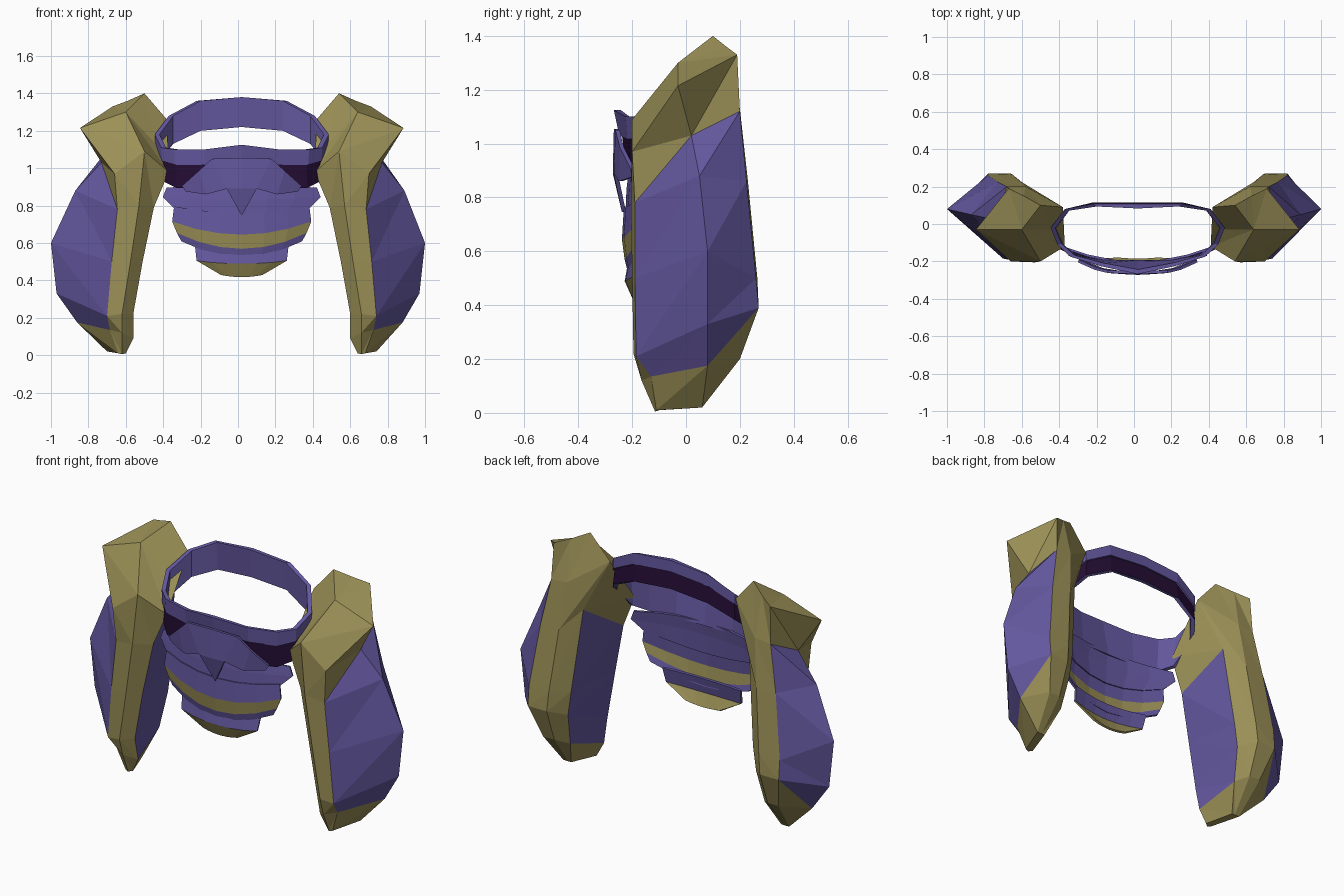
import bpy, bmesh
from mathutils import Vector

if "Cube" in bpy.data.objects:
    bpy.data.objects.remove(bpy.data.objects["Cube"])

CX = 0.02  # symmetry plane of the collar and chest


def material(name, rgb):
    m = bpy.data.materials.new(name)
    m.diffuse_color = (*rgb, 1)
    m.use_nodes = True
    m.node_tree.nodes["Principled BSDF"].inputs["Base Color"].default_value = m.diffuse_color
    return m


MATS = [material("gold", (0.33, 0.28, 0.095)),
        material("purple", (0.125, 0.095, 0.34)),
        material("dark_purple", (0.018, 0.004, 0.035))]
GOLD, PURPLE, DARK = 0, 1, 2


def build(name, bm, closed=True):
    if closed:
        bmesh.ops.remove_doubles(bm, verts=bm.verts, dist=0.0005)
        bmesh.ops.dissolve_degenerate(bm, edges=bm.edges, dist=0.0005)
    bmesh.ops.recalc_face_normals(bm, faces=bm.faces)
    me = bpy.data.meshes.new(name)
    bm.to_mesh(me)
    bm.free()
    for m in MATS:
        me.materials.append(m)
    ob = bpy.data.objects.new(name, me)
    bpy.context.collection.objects.link(ob)
    return ob


# Shoulder guard: columns running top to bottom around the shell
FRONT = [(.64, -.03, 1.30), (.54, -.20, 1.09), (.57, -.205, .80), (.615, -.20, .5),
         (.66, -.195, .22), (.66, -.165, .12), (.66, -.115, .005)]
FRONT_OUT = [(.885, -.03, 1.215), (.70, -.20, .97), (.685, -.19, .78), (.715, -.19, .5),
             (.74, -.185, .21), (.725, -.13, .135), (.68, -.11, .01)]
OUTER = [(.885, -.03, 1.215), (.77, .02, 1.03), (.89, .05, .88), (1.0, .08, .6),
         (.97, .08, .33), (.88, .08, .175), (.74, .06, .02)]
BACK_OUT = [(.71, .19, 1.33), (.72, .20, 1.12), (.77, .225, .86), (.82, .26, .5),
            (.82, .27, .39), (.77, .20, .2), (.74, .06, .02)]
BACK = [(.63, .15, 1.36), (.62, .20, 1.13), (.65, .23, .86), (.69, .265, .5),
        (.70, .27, .39), (.70, .20, .2), (.71, .06, .02)]
BACK_IN = [(.54, .10, 1.40), (.42, .09, 1.26), (.55, .15, .97), (.60, .19, .5),
           (.62, .19, .36), (.64, .14, .17), (.69, .06, .02)]
FRONT_IN = [(.48, -.03, 1.13), (.41, -.12, .98), (.49, -.13, .79), (.55, -.14, .5),
            (.60, -.14, .22), (.60, -.11, .09), (.64, -.10, .01)]
COLS = [FRONT, FRONT_OUT, OUTER, BACK_OUT, BACK, BACK_IN, FRONT_IN]


def shoulder_guard(name, side):
    bm = bmesh.new()

    def place(p):
        x, y, z = p
        if side < 0 and x < 0.95:
            x -= 0.04 if x < 0.88 or z > 1 else 0.02
        return bm.verts.new((side * x, y, z))
    grid = [[place(p) for p in col] for col in COLS]
    n = len(grid)
    for j in range(n):
        a, b = grid[j], grid[(j + 1) % n]
        for i in range(6):
            for k, tri in enumerate(((a[i], a[i + 1], b[i]), (a[i + 1], b[i + 1], b[i]))):
                outside = j in (1, 2) and 1 <= i <= 4
                # gold lower back corner and upper front corner
                if (j, i, k) in ((2, 4, 1), (1, 1, 0)):
                    outside = False
                inside = j == 5 and 2 <= i <= 4
                bm.faces.new(tri).material_index = PURPLE if outside or inside else GOLD
    # top and bottom caps
    f, fo, o, bo, b, bi, fi = [c[0] for c in grid]
    for cap in ((f, fo, bo), (f, bo, b), (f, b, bi), (f, bi, fi)):
        bm.faces.new(cap)
    bm.faces.new([c[-1] for c in grid])
    build(name, bm)


shoulder_guard("shoulder_guard_right", 1)
shoulder_guard("shoulder_guard_left", -1)

# Neck ring: tilted band, half outline from back centre to front centre
TOP = [(0, .108, 1.38), (.24, .108, 1.36), (.39, .08, 1.28), (.465, -.02, 1.18),
       (.43, -.11, 1.11), (.36, -.175, 1.10), (.20, -.225, 1.10), (0, -.268, 1.125)]
LOW = [(0, .115, 1.22), (.24, .115, 1.20), (.39, .08, 1.13), (.46, -.02, 1.04),
       (.42, -.115, .93), (.35, -.175, .895), (.20, -.208, .89), (0, -.218, .89)]


def full(half):
    return half + [(-x, y, z) for x, y, z in half[-2:0:-1]]


bm = bmesh.new()
stations = []
for t, l in zip(full(TOP), full(LOW)):
    t, l = Vector(t), Vector(l)
    inward = Vector((-t.x, -0.06 - t.y, 0)).normalized() * 0.025
    mid = t.lerp(l, 0.4)
    section = [t, mid, mid + inward * 0.4, l, l + inward, t + inward]
    stations.append([bm.verts.new(p + Vector((CX, 0, 0))) for p in section])
for s, u in zip(stations, stations[1:] + stations[:1]):
    for k in range(6):
        face = bm.faces.new((s[k], s[(k + 1) % 6], u[(k + 1) % 6], u[k]))
        face.material_index = DARK if k == 2 else PURPLE
build("neck_ring", bm)


# Chest plates: curved sheets; row = half width, centre z, side z, centre y
def chest_plate(name, rows, colours):
    bm = bmesh.new()
    grid = []
    for hw, zc, zs, yc in rows:
        line = []
        for k in range(-3, 4):
            x = hw * k / 3
            line.append(bm.verts.new((CX + x, yc + 0.5 * x * x, zc + (zs - zc) * (k / 3) ** 2)))
        grid.append(line)
    for r, c in enumerate(colours):
        for k in range(6):
            bm.faces.new((grid[r][k], grid[r + 1][k], grid[r + 1][k + 1],
                          grid[r][k + 1])).material_index = c
    ob = build(name, bm, False)
    solid = ob.modifiers.new("thickness", 'SOLIDIFY')
    solid.thickness, solid.offset = 0.012, 0


chest_plate("chest_upper", [(.40, .91, .895, -.205), (.42, .83, .845, -.215),
                            (.36, .72, .785, -.22)], [PURPLE, PURPLE])
chest_plate("chest_middle", [(.36, .76, .795, -.225), (.37, .645, .715, -.232),
                             (.345, .57, .655, -.222), (.32, .53, .61, -.212)],
            [PURPLE, GOLD, PURPLE])
chest_plate("chest_lower", [(.25, .58, .59, -.205), (.24, .49, .505, -.222), (.11, .42, .432, -.19)],
            [PURPLE, GOLD])

# Winged throat plate with a pointed beak
bm = bmesh.new()
half_top = [(0, -.268, 1.055), (.16, -.262, 1.05), (.23, -.245, .985), (.32, -.205, .905)]
half_low = [(0, -.272, .89), (.08, -.268, .89), (.19, -.25, .86), (.30, -.205, .875)]
for s in (1, -1):
    t, l = [[bm.verts.new((CX + s * x, y, z)) for x, y, z in h] for h in (half_top, half_low)]
    for k in range(3):
        bm.faces.new((t[k], l[k], l[k + 1], t[k + 1]))
    bm.faces.new((l[0], bm.verts.new((CX, -.238, .745)), l[1]))
bmesh.ops.remove_doubles(bm, verts=bm.verts, dist=0.0005)
for f in bm.faces:
    f.material_index = PURPLE
throat = build("throat_plate", bm, False)
solid = throat.modifiers.new("thickness", 'SOLIDIFY')
solid.thickness, solid.offset = 0.015, -1
